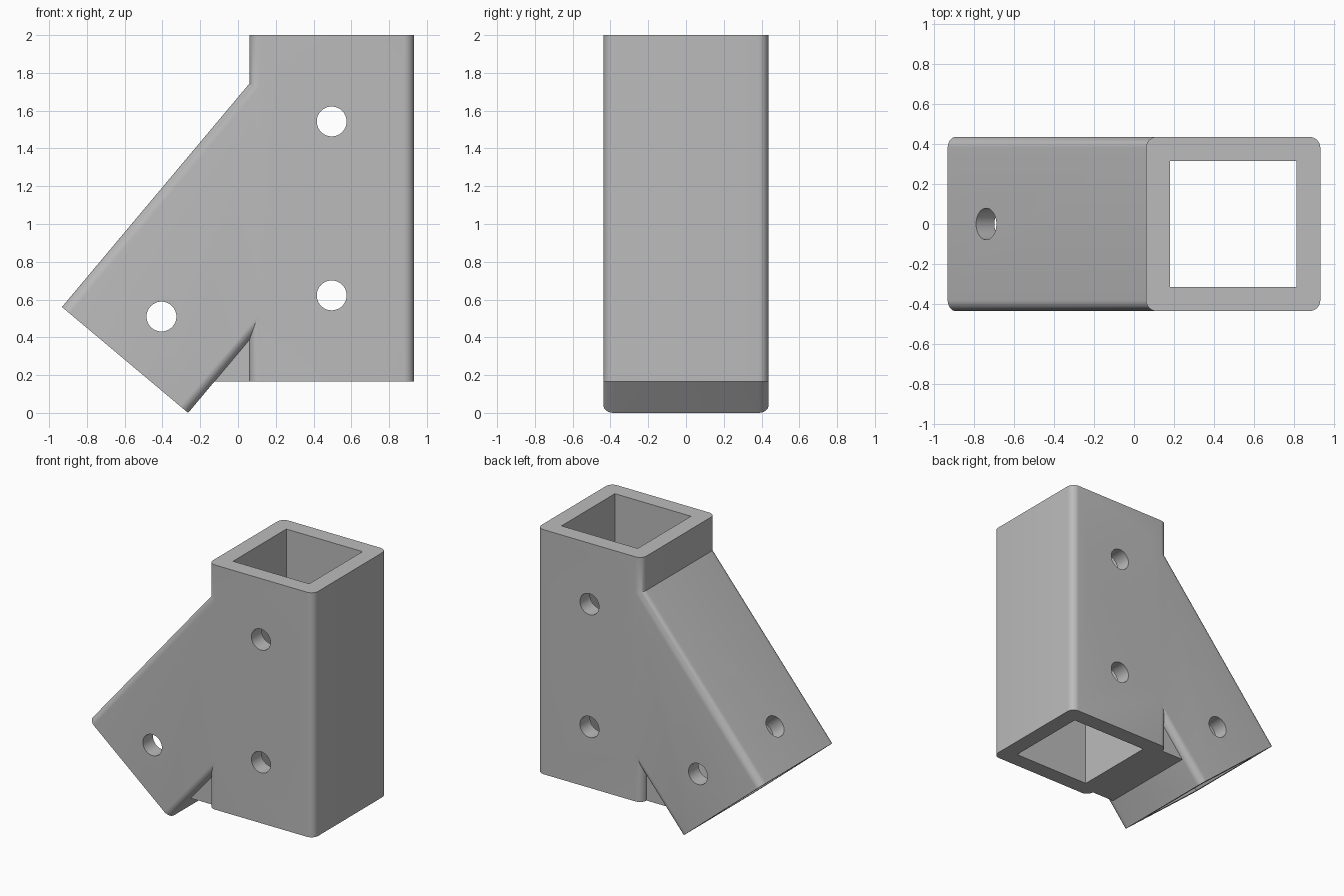
import bpy
import bmesh
import math
from mathutils import Matrix, Vector

cube = bpy.data.objects.get("Cube")
if cube:
    bpy.data.objects.remove(cube, do_unlink=True)

WIDTH, WALL, ROUND = 0.872, 0.12, 0.055
HALF = WIDTH / 2
TILT = math.radians(40)
BOTTOM, TOP = 0.165, 2.0
WALL_X, POST_X = 0.06, 0.496          # post's inner side and centre line

grey = bpy.data.materials.new("plain_grey")
grey.use_nodes = True
colour = (0.5, 0.5, 0.5, 1)
grey.diffuse_color = colour
grey.node_tree.nodes["Principled BSDF"].inputs["Base Color"].default_value = colour

# Directions along and across the slanted socket
along = Vector((math.sin(TILT), 0, math.cos(TILT)))
across = Vector((math.cos(TILT), 0, -math.sin(TILT)))
upper_corner = Vector((-0.932, 0, WIDTH * math.sin(TILT)))
mouth = upper_corner + across * HALF


def make(name, bm):
    bmesh.ops.recalc_face_normals(bm, faces=bm.faces)
    mesh = bpy.data.meshes.new(name)
    bm.to_mesh(mesh)
    bm.free()
    mesh.materials.append(grey)
    obj = bpy.data.objects.new(name, mesh)
    bpy.context.collection.objects.link(obj)
    return obj


def sweep(name, points, offset):
    """Solid made by pushing a flat outline along an offset."""
    bm = bmesh.new()
    face = bm.faces.new([bm.verts.new(p) for p in points])
    extruded = bmesh.ops.extrude_face_region(bm, geom=[face])["geom"]
    verts = [v for v in extruded if isinstance(v, bmesh.types.BMVert)]
    bmesh.ops.translate(bm, verts=verts, vec=offset)
    return make(name, bm)


def rounded_bar(name, base, side, axis, length):
    """Square bar with rounded long edges."""
    points = []
    core = HALF - ROUND
    for corner, (sx, sy) in enumerate(((1, 1), (-1, 1), (-1, -1), (1, -1))):
        for step in range(9):
            a = math.radians(corner * 90 + step * 90 / 8)
            u = sx * core + ROUND * math.cos(a)
            v = sy * core + ROUND * math.sin(a)
            points.append(base + side * u + Vector((0, v, 0)))
    return sweep(name, points, axis * length)


def outline(name, xz, half_depth):
    points = [(x, -half_depth, z) for x, z in xz]
    return sweep(name, points, Vector((0, 2 * half_depth, 0)))


def drill(name, centre, axis, length):
    bm = bmesh.new()
    turn = Vector((0, 0, 1)).rotation_difference(axis).to_matrix().to_4x4()
    bmesh.ops.create_cone(bm, cap_ends=True, segments=48, radius1=0.079,
                          radius2=0.079, depth=length,
                          matrix=Matrix.Translation(centre) @ turn)
    return make(name, bm)


def combine(target, other, operation):
    mod = target.modifiers.new(operation, 'BOOLEAN')
    mod.operation, mod.solver, mod.object = operation, 'EXACT', other
    bpy.context.view_layer.objects.active = target
    bpy.ops.object.modifier_apply(modifier=mod.name)
    bpy.data.objects.remove(other, do_unlink=True)


# Outer solids: upright post, slanted arm and small web between them
bracket = rounded_bar("angled_tube_bracket", Vector((POST_X, 0, BOTTOM)),
                      Vector((1, 0, 0)), Vector((0, 0, 1)), TOP - BOTTOM)
combine(bracket, rounded_bar("slanted_arm", mouth, across, along, 1.7), 'UNION')
web = [(-0.2, BOTTOM), (0.1, BOTTOM), (0.1, 0.52)]
combine(bracket, outline("web", web, HALF - ROUND), 'UNION')

# Upright square socket, open at both ends
inner = HALF - WALL
left, right = POST_X - inner, POST_X + inner
post_hole = [(left, 0), (right, 0), (right, 2.2), (left, 2.2)]
combine(bracket, outline("post_socket", post_hole, inner), 'DIFFERENCE')

# Slanted square socket, stopping at the post wall
corners = []
for side in (-1, 1):
    start = mouth + across * inner * side - along * 0.05
    end = start + along * ((WALL_X - start.x) / along.x)
    pair = [(start.x, start.z), (end.x, end.z)]
    corners += pair if side < 0 else pair[::-1]
combine(bracket, outline("arm_socket", corners, inner), 'DIFFERENCE')

# Screw holes through front and back, and one in the arm's upper side
arm_hole = mouth + along * 0.3
for centre in (Vector((POST_X, 0, 1.543)), Vector((POST_X, 0, 0.622)), arm_hole):
    combine(bracket, drill("screw_hole", centre, Vector((0, 1, 0)), 1.2), 'DIFFERENCE')
combine(bracket, drill("upper_screw_hole", arm_hole - across * HALF, across, 0.4),
        'DIFFERENCE')

# Soft rounded edges, crisp corners
bpy.ops.object.select_all(action='DESELECT')
bracket.select_set(True)
bpy.context.view_layer.objects.active = bracket
bpy.ops.object.shade_smooth_by_angle(angle=math.radians(30))
